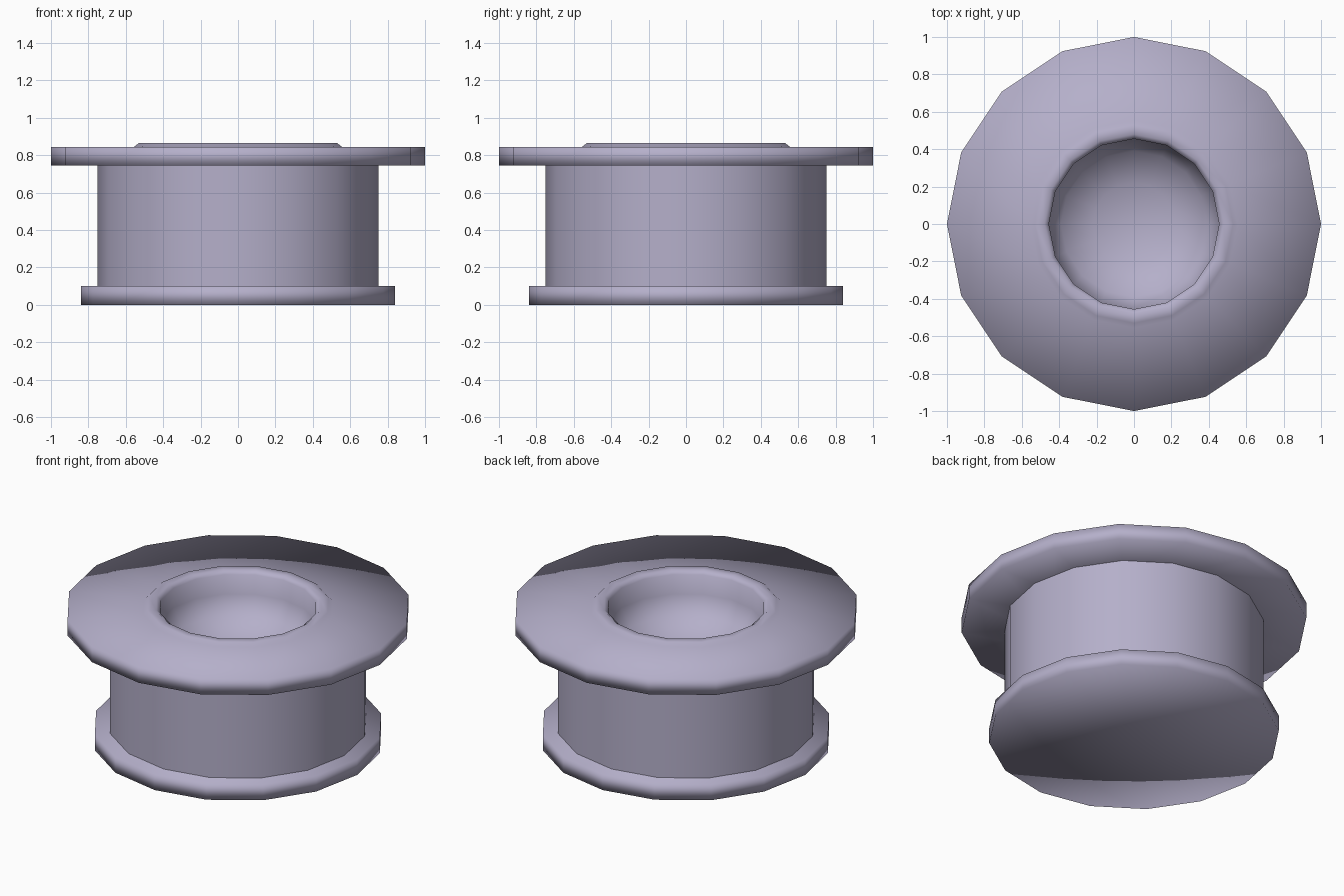
import bpy, bmesh, math

SIDES = 16

default_cube = bpy.data.objects.get("Cube")
if default_cube:
    bpy.data.objects.remove(default_cube, do_unlink=True)

# Single lilac grey material
lilac = bpy.data.materials.new("lilac_grey")
lilac.use_nodes = True
colour = (0.46, 0.43, 0.59, 1.0)
lilac.diffuse_color = colour
lilac.node_tree.nodes["Principled BSDF"].inputs["Base Color"].default_value = colour


def lathe(name, profile):
    """Turn an (r, z) profile around the z axis into a smooth 16-sided part."""
    bm = bmesh.new()
    rings = []
    for r, z in profile:
        if r == 0:
            rings.append([bm.verts.new((0, 0, z))] * SIDES)
            continue
        angles = [2 * math.pi * i / SIDES for i in range(SIDES)]
        rings.append([bm.verts.new((r * math.cos(a), r * math.sin(a), z)) for a in angles])
    for low, high in zip(rings, rings[1:]):
        for i in range(SIDES):
            j = (i + 1) % SIDES
            corners = dict.fromkeys((low[i], low[j], high[j], high[i]))
            bm.faces.new(list(corners)).smooth = True
    mesh = bpy.data.meshes.new(name)
    bm.to_mesh(mesh)
    bm.free()
    mesh.materials.append(lilac)
    obj = bpy.data.objects.new(name, mesh)
    bpy.context.collection.objects.link(obj)
    return obj


# Closed disc at the base
lathe("lower_flange", [(0, 0), (0.84, 0), (0.84, 0.1), (0, 0.1)])

# Straight drum between the flanges
lathe("barrel", [(0.75, 0.1), (0.75, 0.745)])

# Wide upper flange with its raised lip and hollow dish
lathe("upper_flange_and_dish", [
    (0.6, 0.745), (1.0, 0.745), (1.0, 0.845),
    (0.555, 0.845), (0.53, 0.865), (0.48, 0.865), (0.455, 0.845),
    (0.455, 0.72), (0.39, 0.61), (0.22, 0.53), (0, 0.5),
])
